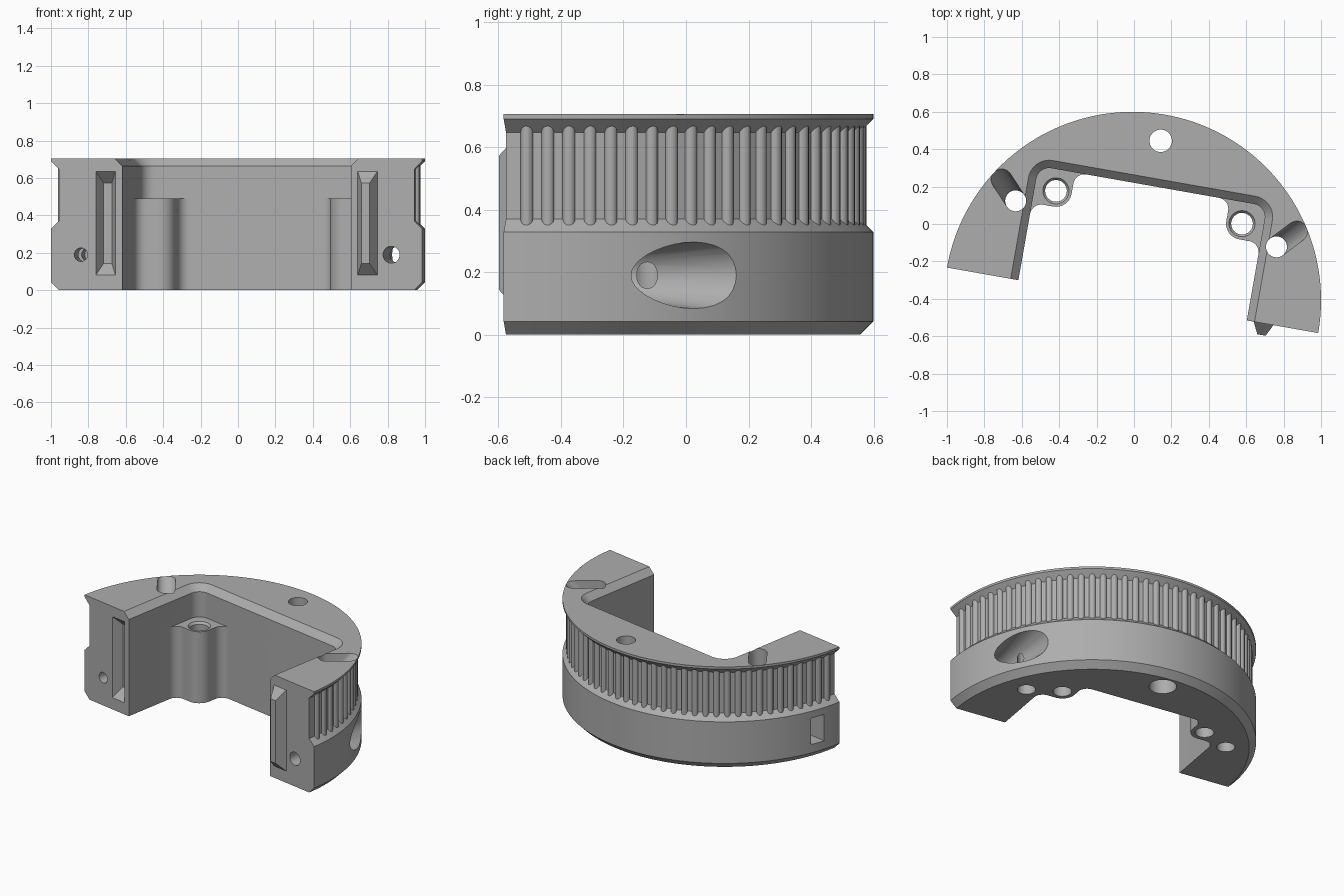
import bpy, bmesh, math
from mathutils import Matrix

cube = bpy.data.objects.get("Cube")
if cube:
    bpy.data.objects.remove(cube)

H = 0.705        # overall height
R = 1.0076       # flange radius
R_BELT = 0.965   # belt seat radius
POCKET = 0.62    # pocket half width

grey = bpy.data.materials.new("grey_plastic")
grey.use_nodes = True
colour = (0.42, 0.42, 0.42, 1)
grey.diffuse_color = colour
grey.node_tree.nodes["Principled BSDF"].inputs["Base Color"].default_value = colour


def arc(cx, cy, r, a0, a1, n=10):
    angles = [math.radians(a0 + (a1 - a0) * i / n) for i in range(n + 1)]
    return [(cx + r * math.cos(a), cy + r * math.sin(a)) for a in angles]


def circle(cx, cy, r, n=32):
    return arc(cx, cy, r, 0, 360, n)[:-1]


def rect(cx, cy, w, h):
    return [(cx + sx * w / 2, cy + sy * h / 2) for sx, sy in ((-1, -1), (1, -1), (1, 1), (-1, 1))]


def loft(bm, layers, along_y=False):
    """Solid through matching outlines, each given as (outline, height)."""
    rings = [[bm.verts.new((a, h, b) if along_y else (a, b, h)) for a, b in pts]
             for pts, h in layers]
    n = len(rings[0])
    for low, high in zip(rings, rings[1:]):
        for i in range(n):
            j = (i + 1) % n
            bm.faces.new((low[i], low[j], high[j], high[i]))
    bm.faces.new(rings[0][::-1])
    bm.faces.new(rings[-1])


def make(name, solids, along_y=False):
    bm = bmesh.new()
    for layers in solids:
        loft(bm, layers, along_y)
    bmesh.ops.recalc_face_normals(bm, faces=bm.faces)
    mesh = bpy.data.meshes.new(name)
    bm.to_mesh(mesh)
    bm.free()
    mesh.materials.append(grey)
    obj = bpy.data.objects.new(name, mesh)
    bpy.context.collection.objects.link(obj)
    return obj


# Half-round body with chamfered foot, belt seat and top flange
profile = [(R_BELT, 0), (R, 0.043), (R, 0.328), (R_BELT, 0.37),
           (R_BELT, 0.647), (R, 0.69), (R, H)]
body = make("half_pulley", [[(arc(0, 0, r, 0, 180, 120), z) for r, z in profile]])
bpy.context.view_layer.objects.active = body
body.select_set(True)


def combine(operation, name, solids, along_y=False):
    tool = make(name, solids, along_y)
    tool.hide_render = True
    mod = body.modifiers.new(name, 'BOOLEAN')
    mod.operation = operation
    mod.solver = 'EXACT'
    mod.object = tool
    bpy.ops.object.modifier_apply(modifier=mod.name)
    bpy.data.objects.remove(tool)


def cut(name, layers, along_y=False):
    combine('DIFFERENCE', name, [layers], along_y)


def add(name, layers, along_y=False):
    combine('UNION', name, [layers], along_y)


# Rounded belt teeth
teeth = []
for k in range(1, 45):
    a = math.radians(4 * k)
    ring = circle(R_BELT * math.cos(a), R_BELT * math.sin(a), 0.02, 14)
    teeth.append([(ring, 0.335), (ring, 0.68)])
combine('UNION', "belt_teeth", teeth)


# Square pocket with a chamfered top rim
def pocket_outline(half, r):
    c = half - r
    return [(-half, -0.1), (half, -0.1)] + arc(c, c, r, 0, 90) + arc(-c, c, r, 90, 180)


cut("pocket", [(pocket_outline(POCKET, 0.07), -0.1),
               (pocket_outline(POCKET, 0.07), H - 0.042),
               (pocket_outline(POCKET + 0.042, 0.112), H),
               (pocket_outline(POCKET + 0.042, 0.112), H + 0.1)])

# Corner screw posts blended into the walls
post = (arc(0.36, 0.56, 0.06, 90, 0) + arc(0.505, 0.505, 0.085, 180, 270)
        + arc(0.56, 0.36, 0.06, 90, 0) + [(0.64, 0.36), (0.64, 0.64), (0.36, 0.64)])
for s in (-1, 1):
    outline = [(s * x, y) for x, y in post]
    add("screw_post", [(outline, 0), (outline, 0.49)])

for s in (-1, 1):
    # Post hole with a countersunk mouth
    x = s * 0.505
    cut("post_hole", [(circle(x, 0.505, r), z) for r, z in
                      ((0.058, -0.1), (0.058, 0.475), (0.07, 0.49), (0.07, 0.6))])
    # Vertical hole, then the slanted slot that leads to it from the top
    x = s * 0.708
    cut("side_hole", [(circle(x, 0.415, 0.056), -0.1), (circle(x, 0.415, 0.056), H + 0.1)])
    ang = math.degrees(math.atan2(0.1, s * 0.094))

    def slot(t):
        far = arc(x + s * 0.094 * t, 0.415 + 0.1 * t, 0.056, ang - 90, ang + 90, 16)
        return far + arc(x, 0.415, 0.056, ang + 90, ang + 270, 16)
    cut("slanted_slot", [(slot(0.01), 0.55), (slot(1), H), (slot(1), H + 0.05)])

# Back hole, wider from below
cut("back_hole", [(circle(0, 0.866, r), z) for r, z in
                  ((0.085, -0.1), (0.085, 0.12), (0.06, 0.121), (0.06, H + 0.1))])

# Clamp screw holes in the end faces
cut("clamp_hole_right", [(circle(-0.845, 0.19, 0.036), -0.1),
                         (circle(-0.845, 0.19, 0.036), 0.32)], True)
cut("clamp_hole_left", [(circle(0.84, 0.19, r), y) for r, y in
                        ((0.045, -0.1), (0.045, 0.22), (0.078, 0.221), (0.08, 0.36),
                         (0.12, 0.68), (0.12, 0.9))], True)

# Nut slot in the outer wall
nut = rect(-0.95, 0.175, 0.37, 0.1)
cut("nut_slot", [(nut, 0.1), (nut, 0.28)])


# Alignment groove and matching key on the end faces
def key(s, side):
    full = rect(s * 0.711, 0.358, 0.107, 0.555)
    tip = rect(s * 0.711, 0.358, 0.045, 0.43)
    return [(full, -0.02 * side), (full, 0), (tip, 0.063 * side)]


cut("alignment_groove", key(-1, 1), True)
add("alignment_key", key(1, -1), True)

# Place and shade
body.data.transform(Matrix.Translation((-0.0076, -0.408, 0)) @ Matrix.Rotation(math.radians(-10), 4, 'Z'))
bpy.ops.object.shade_smooth_by_angle(angle=math.radians(30))
